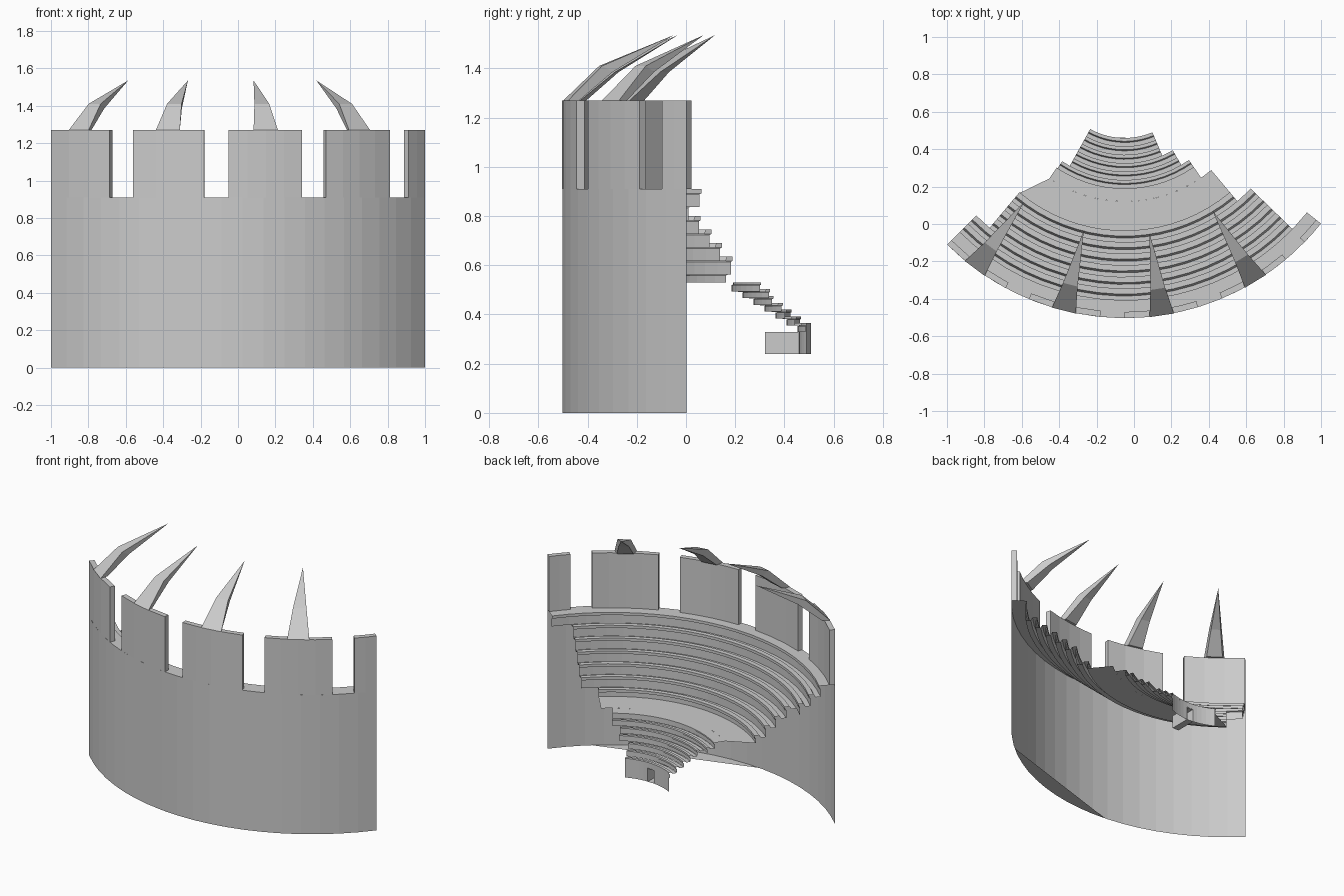
import bpy, bmesh
from math import radians, cos, sin

if "Cube" in bpy.data.objects:
    bpy.data.objects.remove(bpy.data.objects["Cube"])

CX, CY = -0.05, 0.84      # shared centre of every arc
R = 1.343                 # outer wall radius
LEFT, RIGHT = 225, 321.4  # outer wall angles


def at(r, deg, z):
    return (CX + r * cos(radians(deg)), CY + r * sin(radians(deg)), z)


def finish(name, bm):
    bmesh.ops.recalc_face_normals(bm, faces=bm.faces)
    me = bpy.data.meshes.new(name)
    bm.to_mesh(me)
    bm.free()
    ob = bpy.data.objects.new(name, me)
    bpy.context.collection.objects.link(ob)
    return ob


def sweep(name, profile, a0, a1, closed=False, step=4.8):
    """Sweep (r, z[, a0, a1]) points about the centre; closed adds end caps."""
    bm = bmesh.new()
    n = max(2, round((a1 - a0) / step))
    lines = []
    for p in profile:
        s, e = (p[2], p[3]) if len(p) == 4 else (a0, a1)
        lines.append([bm.verts.new(at(p[0], s + (e - s) * i / n, p[1])) for i in range(n + 1)])
    pairs = list(zip(lines, lines[1:]))
    if closed:
        pairs.append((lines[-1], lines[0]))
        bm.faces.new([l[0] for l in lines])
        bm.faces.new([l[-1] for l in lines])
    for a, b in pairs:
        for i in range(n):
            bm.faces.new((a[i], a[i + 1], b[i + 1], b[i]))
    return finish(name, bm)


def seat_row(name, r, z, floor, width, s, a0, a1, back=None):
    """Riser, overhanging nose, raised bench and lower tread behind it."""
    lip = 0.018 * s
    pts = [(r + 0.01 * s, floor), (r + 0.01 * s, z - 1.2 * lip), (r, z - lip), (r, z)]
    if back:
        pts.append((back, z))
    else:
        pts += [(r + 0.030 * s, z), (r + 0.040 * s, z - lip), (r + width + 0.01 * s, z - lip)]
    sweep(name, pts, a0, a1)


# Outer wall and its battlements
sweep("outer_wall", [(R, 0), (R, 0.91)], LEFT, RIGHT)
merlons = [(225, 241.7), (247.6, 264.4), (270, 287), (292.8, 310), (315.7, RIGHT)]
for i, (a, b) in enumerate(merlons):
    sweep(f"merlon_{i}", [(R, 0.91), (R, 1.27), (R - 0.033, 1.27), (R - 0.033, 0.91)],
          a, b, closed=True)

# Flat footing under part of the wall
bm = bmesh.new()
bm.faces.new([bm.verts.new(at(R, 264.4 + 45.6 * i / 10, 0)) for i in range(11)])
finish("wall_footing", bm)

# Curved spikes on the four wide merlons
for i, (a, b) in enumerate(merlons[:4]):
    mid = (a + b) / 2
    bm = bmesh.new()
    rings = []
    for ro, zo, ri, zi, w in [(R, 1.27, 1.295, 1.27, 0.066), (1.2, 1.41, 1.155, 1.385, 0.04)]:
        t = radians(mid)
        tx, ty = -sin(t) * w, cos(t) * w
        ring = []
        for r, z, s in [(ro, zo, -1), (ro, zo, 1), (ri, zi, 0.75), (ri, zi, -0.75)]:
            x, y, z = at(r, mid, z)
            ring.append(bm.verts.new((x + s * tx, y + s * ty, z)))
        rings.append(ring)
    tip = bm.verts.new(at(0.9, mid, 1.535))
    bm.faces.new(rings[0])
    for k in range(4):
        m = (k + 1) % 4
        bm.faces.new((rings[0][k], rings[0][m], rings[1][m], rings[1][k]))
        bm.faces.new((rings[1][k], rings[1][m], tip))
    finish(f"spike_{i}", bm)

# Upper seating tier, with broken-off row ends
upper_ends = [(230, 310), (230, 316), (230, 316), (230, 316), (225, 316), (225, 316), (LEFT, RIGHT)]
for i, (a, b) in enumerate(upper_ends):
    z = 0.58 + 0.055 * i
    floor = 0.53 if i == 0 else z - 0.055 - 0.018
    seat_row(f"upper_row_{i}", 0.875 + 0.062 * i, z, floor, 0.062, 1, a, b,
             back=R if i == 6 else None)

# Walkway between the tiers
sweep("walkway_outer", [(0.885, 0.53, 230, 310), (0.72, 0.53, 236, 310)], 230, 310)
sweep("walkway_inner", [(0.72, 0.53), (0.65, 0.53), (0.65, 0.521), (0.655, 0.519), (0.655, 0.493)],
      236, 304.6)

# Lower seating tier
lower_ends = [(236.5, 304.6), (241, 300), (241, 300), (241, 293), (241, 293), (241, 293)]
for j, (a, b) in enumerate(lower_ends, 1):
    z = 0.53 - 0.0275 * j
    seat_row(f"lower_row_{j}", 0.65 - 0.045 * j, z, z - 0.0365, 0.045, 0.6, a, b)

# Front wall of the lower tier with a doorway
D0, D1, RW = 263.5, 270.5, 0.38
for name, a, b, z0 in [("front_wall_left", 241, D0, 0.24), ("front_wall_right", D1, 293, 0.24),
                       ("door_lintel", D0, D1, 0.325)]:
    sweep(name, [(RW, z0), (RW, 0.365)], a, b)

# Passage running back from the doorway
bm = bmesh.new()
x0, x1 = at(RW, D0, 0)[0], at(RW, D1, 0)[0]
frames = [[bm.verts.new((x, y, z)) for x, z in [(x0, 0.24), (x0, 0.328), (x1, 0.328), (x1, 0.24)]]
          for y in (0.32, 0.462)]
for k in range(4):
    m = (k + 1) % 4
    bm.faces.new((frames[0][k], frames[0][m], frames[1][m], frames[1][k]))
bm.faces.new(frames[0])
finish("passage", bm)
